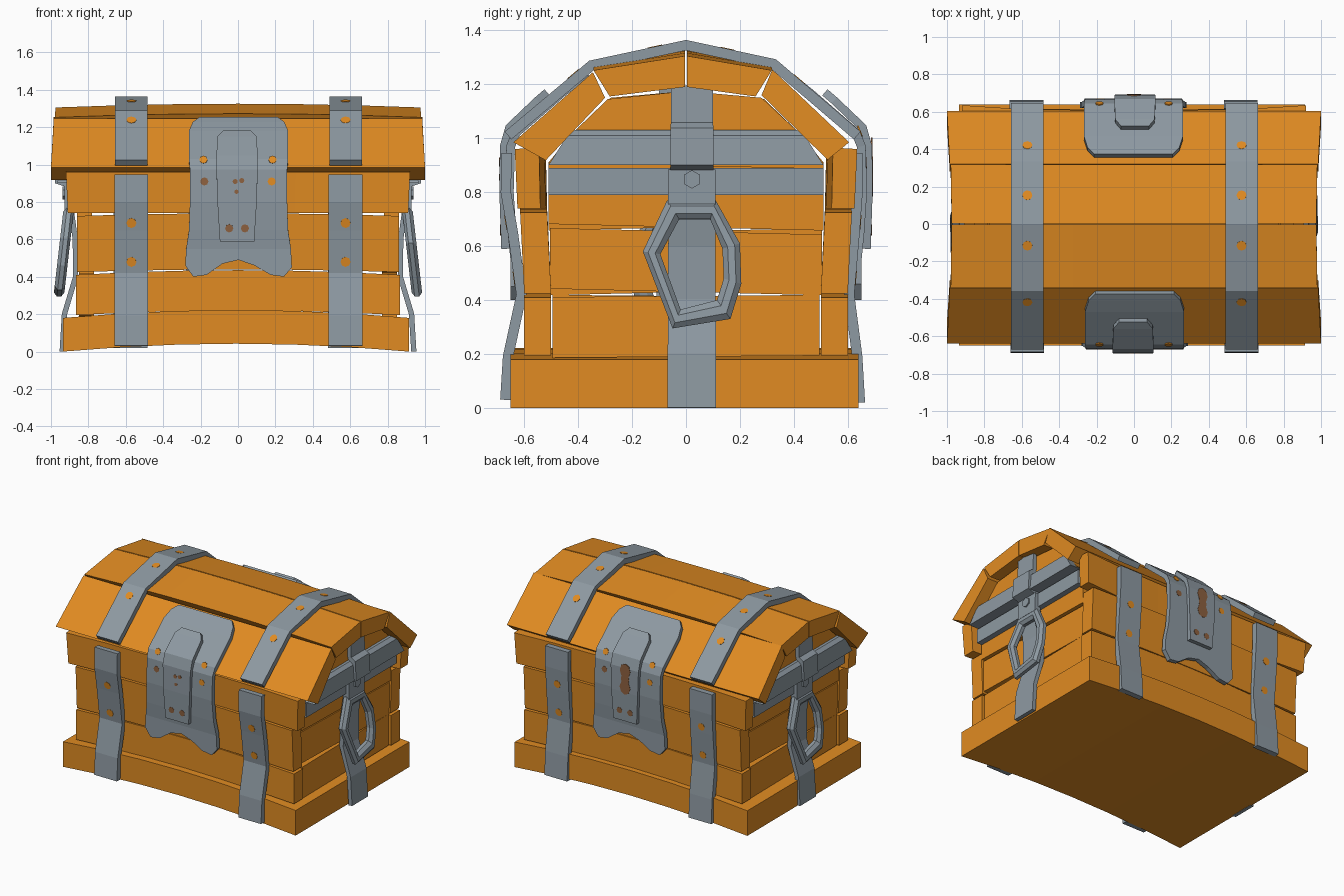
import bpy, bmesh, math
from mathutils import Matrix, Vector

if "Cube" in bpy.data.objects:
    bpy.data.objects.remove(bpy.data.objects["Cube"])

def material(name, rgb):
    m = bpy.data.materials.new(name)
    m.diffuse_color = (*rgb, 1)
    m.use_nodes = True
    m.node_tree.nodes["Principled BSDF"].inputs["Base Color"].default_value = m.diffuse_color
    return m

WOOD = material("orange wood", (0.75, 0.26, 0.016))
IRON = material("grey iron", (0.27, 0.32, 0.36))
RUST = material("brown rust", (0.27, 0.12, 0.05))
FRONT, BACK = (0,), (math.pi,)
FRONT_BACK = FRONT + BACK
ENDS = (math.pi / 2, -math.pi / 2)     # a front part turned onto the right and left ends

def finish(name, bm, mat, angles=(0,), thick=0):
    """Make the object, plus copies turned about z."""
    bmesh.ops.recalc_face_normals(bm, faces=bm.faces)
    me = bpy.data.meshes.new(name)
    bm.to_mesh(me)
    bm.free()
    me.materials.append(mat)
    for a in angles:
        ob = bpy.data.objects.new(name, me)
        bpy.context.collection.objects.link(ob)
        ob.rotation_euler.z = a
        if thick:
            s = ob.modifiers.new("thickness", "SOLIDIFY")
            s.thickness, s.offset, s.use_even_offset = thick, 0, True

def prism(name, poly, half, mat, angles=(0,), bow=0, tilt=0, x0=None, segs=6, flare=0):
    """Extrude a (y, z) outline along x; half is one length or one per corner."""
    n = len(poly)
    halves = half if isinstance(half, (list, tuple)) else [half] * n
    bm = bmesh.new()
    rings = []
    for i in range(segs + 1):
        u = 2 * i / segs - 1
        ring = []
        for (y, z), h in zip(poly, halves):
            x = u * h if x0 is None else x0 + (u + 1) * h
            ring.append(bm.verts.new((x, y - flare * u ** 4, z + bow * (1 - u * u) + tilt * u)))
        rings.append(ring)
    for a, b in zip(rings, rings[1:]):
        for k in range(n):
            bm.faces.new((a[k], a[(k + 1) % n], b[(k + 1) % n], b[k]))
    bm.faces.new(rings[0])
    bm.faces.new(rings[-1])
    finish(name, bm, mat, angles)

def box(y0, y1, z0, z1):
    return [(y0, z0), (y0, z1), (y1, z1), (y1, z0)]

def ribbon(name, path, widths, xc, thick, angles, cols=(-1, 1), last=None):
    """Metal strip along a (y, z) path; last gives the z of a wavy final edge."""
    bm = bmesh.new()
    if not isinstance(widths, (list, tuple)):
        widths = [widths] * len(path)
    rows = []
    for i, ((y, z), w) in enumerate(zip(path, widths)):
        end = last and i == len(path) - 1
        rows.append([bm.verts.new((xc + u * w, y, last[j] if end else z))
                     for j, u in enumerate(cols)])
    for a, b in zip(rows, rows[1:]):
        for j in range(len(cols) - 1):
            bm.faces.new((a[j], a[j + 1], b[j + 1], b[j]))
    finish(name, bm, IRON, angles, thick)

def dot(name, path, seg, t, x, r, lift, mat, angles, stretch=1, sides=8, depth=0.006):
    """Thin disc lying on a strip, placed on one path segment."""
    a, b = Vector(path[seg]), Vector(path[seg + 1])
    c, d = a.lerp(b, t), (b - a).normalized()
    n = Vector((-d.y, d.x))
    if n.dot(c - Vector((0, 0.5))) < 0:
        n = -n
    c += n * lift
    normal = Vector((0, n.x, n.y))
    side = Vector((1, 0, 0))
    frame = Matrix((side, normal.cross(side), normal)).transposed().to_4x4()
    m = Matrix.Translation((x, c.x, c.y)) @ frame @ Matrix.Diagonal((1, stretch, 1, 1))
    bm = bmesh.new()
    bmesh.ops.create_cone(bm, cap_ends=True, segments=sides, radius1=r, radius2=r,
                          depth=depth, matrix=m)
    finish(name, bm, mat, angles)

# Base and stacked front/back planks
prism("base", box(-0.65, 0.64, 0, 0.18), 0.924, WOOD, bow=0.042, x0=-0.935)
prism("lower_plank", box(-0.60, -0.50, 0.195, 0.41), 0.865, WOOD, FRONT_BACK, bow=0.025)
prism("middle_plank", [(-0.60, 0.425), (-0.615, 0.725), (-0.515, 0.725), (-0.50, 0.425)],
      0.86, WOOD, FRONT_BACK, bow=0.014)
prism("upper_plank", [(-0.60, 0.74), (-0.61, 0.96), (-0.52, 0.965), (-0.515, 0.74)],
      [0.91, 0.92, 0.92, 0.91], WOOD, FRONT_BACK, flare=0.025)

# End planks
prism("end_lower_plank", box(-0.85, -0.77, 0.19, 0.415), 0.495, WOOD, ENDS, tilt=0.004)
prism("end_middle_plank", box(-0.85, -0.77, 0.43, 0.655), 0.505, WOOD, ENDS, tilt=-0.012)
prism("end_upper_plank", box(-0.86, -0.78, 0.67, 0.90), 0.51, WOOD, ENDS, tilt=-0.012)

# Lid planks (the back one is a little shallower) and lid end panels
prism("lid_front_plank", [(-0.64, 0.985), (-0.345, 1.245), (-0.30, 1.15), (-0.52, 0.918)],
      [1.0, 0.985, 0.985, 1.0], WOOD)
prism("lid_back_plank", [(-0.605, 0.985), (-0.32, 1.255), (-0.28, 1.16), (-0.525, 0.92)],
      [1.0, 0.985, 0.985, 1.0], WOOD, BACK)
for name, y, angle in (("lid_top_front_plank", -0.343, FRONT), ("lid_top_back_plank", -0.318, BACK)):
    prism(name, [(y, 1.252), (-0.004, 1.305), (-0.004, 1.19), (y + 0.06, 1.155)],
          [0.98, 0.975, 0.975, 0.98], WOOD, angle, bow=0.02)
prism("lid_end_panel", [(-0.51, 0.91), (-0.42, 1.02), (-0.29, 1.145), (0, 1.175),
                        (0.28, 1.15), (0.42, 1.02), (0.51, 0.91)],
      0.03, WOOD, FRONT_BACK, x0=0.85, segs=1)

# Horizontal end bands
prism("end_band", box(-0.90, -0.83, 0.79, 0.89), 0.51, IRON, ENDS, segs=1)
prism("lid_end_band", [(-0.965, 0.90), (-0.955, 1.01), (-0.93, 1.03), (-0.88, 1.03), (-0.88, 0.90)],
      [0.51, 0.44, 0.42, 0.42, 0.51], IRON, ENDS, segs=1)

# Vertical straps on the body and over the lid, with rivets
front_path = [(-0.67, 0.03), (-0.66, 0.19), (-0.61, 0.42), (-0.642, 0.65), (-0.668, 0.8), (-0.665, 0.945)]
back_path = [(-0.645, 0.02), (-0.635, 0.19), (-0.605, 0.42), (-0.625, 0.65), (-0.636, 0.8), (-0.636, 0.945)]
lid_path = [(-0.66, 1.01), (-0.35, 1.27), (0, 1.345), (0.325, 1.275), (0.635, 1.01)]
for sx in (-0.57, 0.575):
    for path, angle in ((front_path, FRONT), (back_path, BACK)):
        ribbon("body_strap", path, 0.09, sx, 0.038, angle)
        for seg, t in ((2, 0.27), (3, 0.27)):
            dot("strap_rivet", path, seg, t, sx, 0.027, 0.018, WOOD, angle)
    ribbon("lid_strap", lid_path, 0.087, sx, 0.038, FRONT)
    for seg, t in ((0, 0.82), (1, 0.68), (2, 0.46), (3, 0.27)):
        dot("lid_rivet", lid_path, seg, t, sx, 0.027, 0.018, WOOD, FRONT)

# Lock plate with a wavy lower edge
plate_path = [(-0.365, 1.24), (-0.40, 1.215), (-0.46, 1.168), (-0.63, 1.02), (-0.65, 0.97),
              (-0.655, 0.8), (-0.645, 0.65), (-0.635, 0.55), (-0.635, 0.45)]
ribbon("lock_plate", plate_path, [0.21, 0.245, 0.265, 0.265, 0.26, 0.26, 0.265, 0.28, 0.285],
       0.003, 0.032, FRONT_BACK, cols=(-1, -0.85, -0.6, -0.3, 0, 0.3, 0.6, 0.85, 1),
       last=(0.46, 0.40, 0.41, 0.47, 0.49, 0.46, 0.41, 0.40, 0.45))

# Hasp tongue hanging over the plate
tongue_path = [(-0.515, 1.17), (-0.55, 1.14), (-0.655, 1.04), (-0.675, 0.97),
               (-0.677, 0.8), (-0.67, 0.59)]
ribbon("lock_tongue", tongue_path, [0.075, 0.105, 0.11, 0.11, 0.105, 0.092], -0.005, 0.03, FRONT_BACK)

# Lock rivets and rust
for s in (-1, 1):
    dot("plate_rivet", plate_path, 3, 0.0, 0.185 * s, 0.022, 0.016, WOOD, FRONT_BACK)
    dot("plate_lower_rivet", plate_path, 4, 0.36, 0.18 * s, 0.022, 0.015,
        RUST if s < 0 else WOOD, FRONT_BACK)
    dot("tongue_rivet", tongue_path, 4, 0.67, 0.042 * s - 0.005, 0.022, 0.014, RUST, FRONT_BACK)
for x, t, r in ((-0.015, 0.36, 0.014), (0.02, 0.33, 0.014), (-0.008, 0.68, 0.012)):
    dot("tongue_rust_spot", tongue_path, 3, t, x, r, 0.014, RUST, FRONT)
for t, r, k in ((0.1, 0.042, 1.2), (0.45, 0.032, 2.0), (0.8, 0.042, 1.2)):
    dot("back_rust_patch", tongue_path, 3, t, 0, r, 0.014, RUST, BACK, k)

# Vertical end straps and handle brackets
end_path = [(-0.94, 0.0), (-0.928, 0.2), (-0.868, 0.4), (-0.87, 0.6), (-0.895, 0.78),
            (-0.905, 0.89), (-0.965, 0.91), (-0.958, 1.03), (-0.925, 1.05), (-0.92, 1.195)]
ribbon("end_strap", end_path, [0.09, 0.09, 0.088, 0.088, 0.085, 0.08, 0.08, 0.08, 0.078, 0.078],
       0.022, 0.028, ENDS)
bracket_path = [(-0.90, 0.70), (-0.915, 0.76), (-0.915, 0.885)]
ribbon("handle_bracket", bracket_path, [0.07, 0.088, 0.088], 0.022, 0.025, ENDS)
dot("bracket_stud", bracket_path, 1, 0.7, 0.022, 0.034, 0.012, IRON, ENDS, sides=6, depth=0.02)

# Ring handles: seven-sided, bevelled section, hanging slightly outwards
outer = [(-0.16, 0.58), (-0.07, 0.77), (0.11, 0.77), (0.20, 0.61), (0.205, 0.46), (0.165, 0.33), (-0.05, 0.295)]
inner = [(-0.095, 0.57), (-0.025, 0.70), (0.09, 0.70), (0.135, 0.59), (0.14, 0.48), (0.115, 0.40), (-0.02, 0.365)]
section = [(0, -0.012), (0.3, -0.03), (0.7, -0.03), (1, -0.012), (1, 0.012), (0.7, 0.026), (0.3, 0.026), (0, 0.012)]
bm = bmesh.new()
loops = []
for o, i in zip(outer, inner):
    loop = []
    for f, d in section:
        p = Vector(o).lerp(Vector(i), f)
        loop.append(bm.verts.new((p.x, d - 0.902 - (0.77 - p.y) * 0.115, p.y)))
    loops.append(loop)
for k, a in enumerate(loops):
    b = loops[(k + 1) % len(loops)]
    for j in range(8):
        bm.faces.new((a[j], a[(j + 1) % 8], b[(j + 1) % 8], b[j]))
finish("handle_ring", bm, IRON, ENDS)
